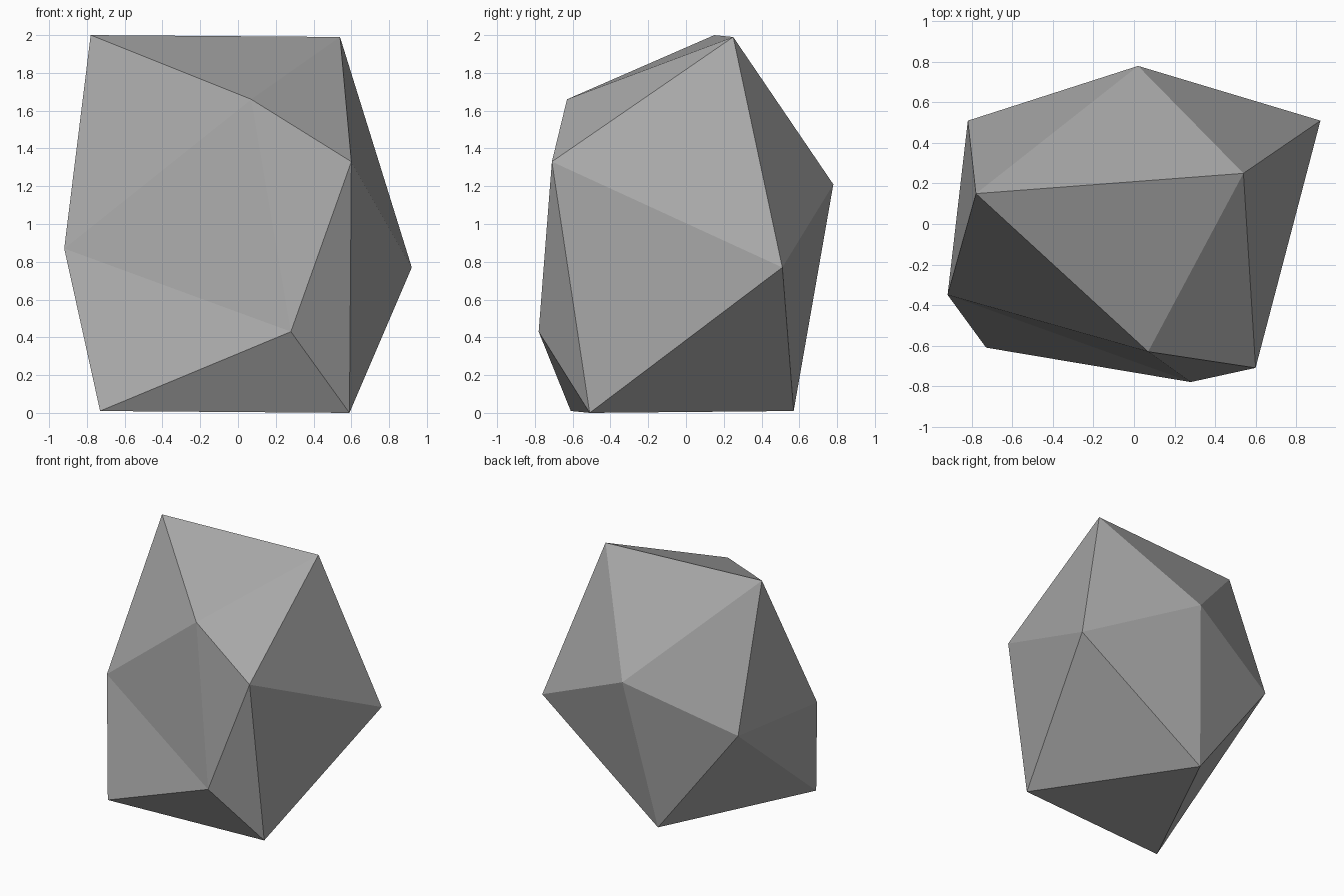
import bpy
import bmesh

cube = bpy.data.objects.get("Cube")
if cube:
    bpy.data.objects.remove(cube, do_unlink=True)

# Plain stone colour
stone = bpy.data.materials.new("stone grey")
stone.use_nodes = True
colour = (0.4, 0.4, 0.4, 1.0)
stone.diffuse_color = colour
stone.node_tree.nodes["Principled BSDF"].inputs["Base Color"].default_value = colour

# Rough twenty-sided rock: two poles joined by an upper and a lower ring
top_pole = (-0.78, 0.15, 2.0)
bottom_pole = (0.59, -0.51, 0.0)
upper_ring = [(0.54, 0.25, 1.99), (0.07, -0.63, 1.66), (-0.92, -0.35, 0.87),
              (-0.82, 0.51, 0.90), (0.02, 0.78, 1.21)]
lower_ring = [(0.60, -0.71, 1.33), (0.28, -0.78, 0.43), (-0.73, -0.61, 0.01),
              (-0.15, 0.57, 0.01), (0.92, 0.51, 0.77)]

bm = bmesh.new()
top = bm.verts.new(top_pole)
bottom = bm.verts.new(bottom_pole)
upper = [bm.verts.new(p) for p in upper_ring]
lower = [bm.verts.new(p) for p in lower_ring]

# Fans at both poles and the zigzag belt between the rings
for i in range(5):
    j = (i + 1) % 5
    bm.faces.new((top, upper[i], upper[j]))
    bm.faces.new((upper[i], lower[i], upper[j]))
    bm.faces.new((upper[j], lower[i], lower[j]))
    bm.faces.new((bottom, lower[j], lower[i]))
bmesh.ops.recalc_face_normals(bm, faces=bm.faces)

mesh = bpy.data.meshes.new("rock")
bm.to_mesh(mesh)
bm.free()
mesh.materials.append(stone)
rock = bpy.data.objects.new("rock", mesh)
bpy.context.collection.objects.link(rock)
